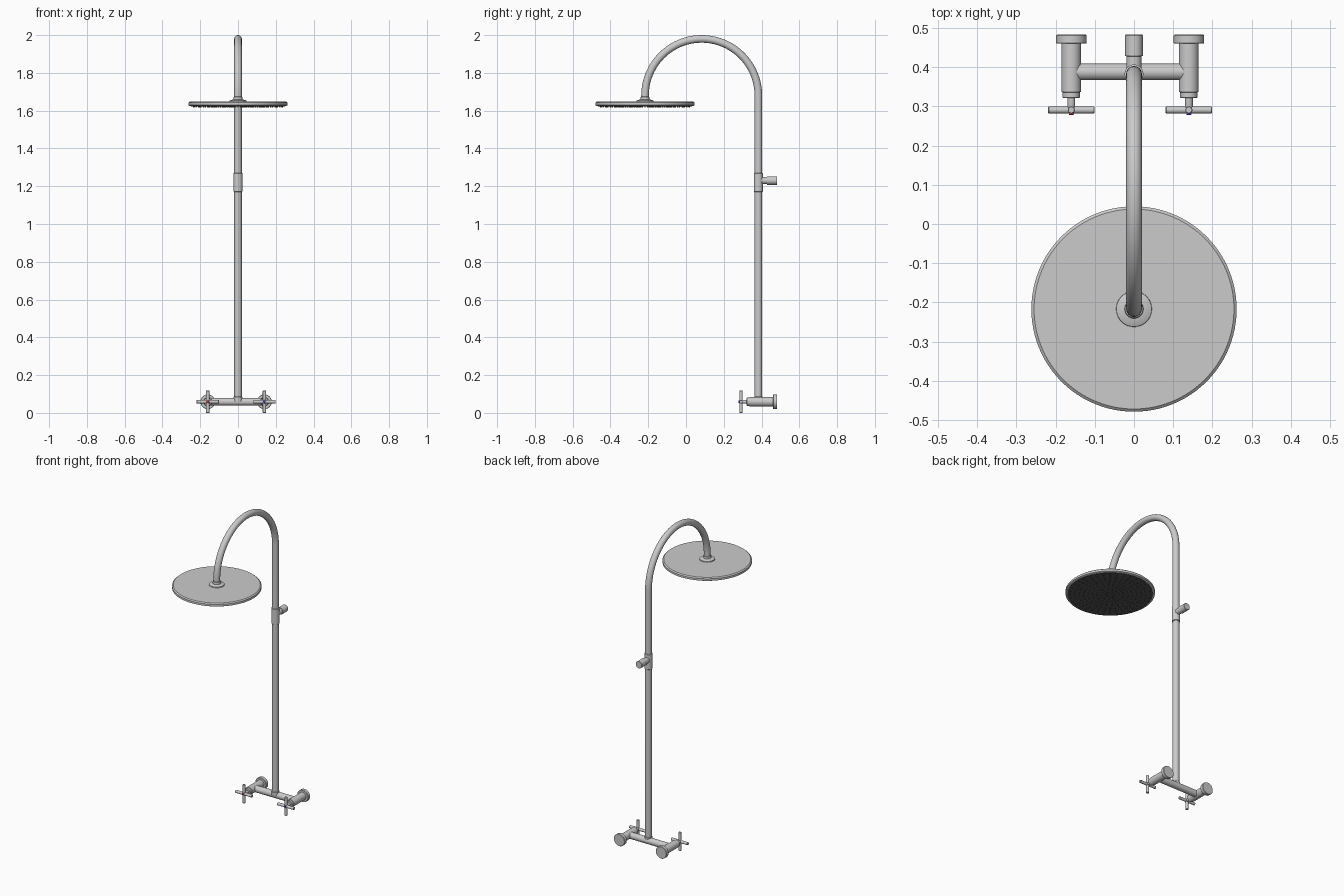
import bpy, bmesh, math
from mathutils import Vector, Matrix

if "Cube" in bpy.data.objects:
    bpy.data.objects.remove(bpy.data.objects["Cube"])

RISER_Y, HEAD_Y, VALVE_Z = 0.383, -0.217, 0.059


def material(name, rgb):
    m = bpy.data.materials.new(name)
    m.diffuse_color = (*rgb, 1)
    m.use_nodes = True
    m.node_tree.nodes["Principled BSDF"].inputs["Base Color"].default_value = m.diffuse_color
    return m


def finish(name, bm, mat=None):
    bmesh.ops.recalc_face_normals(bm, faces=bm.faces)
    me = bpy.data.meshes.new(name)
    bm.to_mesh(me)
    bm.free()
    ob = bpy.data.objects.new(name, me)
    bpy.context.collection.objects.link(ob)
    if mat:
        me.materials.append(mat)
    bpy.ops.object.select_all(action='DESELECT')
    ob.select_set(True)
    bpy.context.view_layer.objects.active = ob
    bpy.ops.object.shade_smooth_by_angle(angle=math.radians(35))
    return ob


def lathe(name, profile, origin=(0, 0, 0), axis=(0, 0, 1), sides=32, mat=None):
    """Capped solid of revolution; profile is (radius, distance along axis)."""
    bm = bmesh.new()
    rot = Vector((0, 0, 1)).rotation_difference(Vector(axis)).to_matrix()
    rings = []
    for r, h in profile:
        rings.append([bm.verts.new(rot @ Vector((r * math.cos(a), r * math.sin(a), h)) + Vector(origin))
                      for a in (2 * math.pi * i / sides for i in range(sides))])
    for lo, hi in zip(rings, rings[1:]):
        for i in range(sides):
            j = (i + 1) % sides
            bm.faces.new((lo[i], lo[j], hi[j], hi[i]))
    bm.faces.new(rings[0][::-1])
    bm.faces.new(rings[-1])
    return finish(name, bm, mat)


def rod(name, r, length, origin, axis, bevel=0.0015, mat=None):
    """Cylinder centred on origin with softened ends."""
    h = length / 2
    return lathe(name, [(r - bevel, -h), (r, -h + bevel), (r, h - bevel), (r - bevel, h)],
                 origin, axis, 24, mat)


dark = material("dark_rubber", (0.09, 0.09, 0.09))
red = material("hot_red", (0.8, 0.03, 0.03))
blue = material("cold_blue", (0.03, 0.05, 0.8))

# Riser pipe with gooseneck, swept along a path
ARC_R = (RISER_Y - HEAD_Y) / 2
ARC_Y, ARC_Z = (RISER_Y + HEAD_Y) / 2, 1.98 - ARC_R
path = [(0, RISER_Y, VALVE_Z)]
path += [(0, ARC_Y + ARC_R * math.cos(math.pi * i / 40), ARC_Z + ARC_R * math.sin(math.pi * i / 40))
         for i in range(41)]
path += [(0, HEAD_Y, 1.645)]
bm = bmesh.new()
rings = []
for k, p in enumerate(path):
    t = math.pi * min(max(k - 1, 0), 40) / 40
    out = Vector((0, math.cos(t), math.sin(t)))
    rings.append([bm.verts.new(Vector(p) + 0.02 * (math.cos(a) * out + math.sin(a) * Vector((1, 0, 0))))
                  for a in (2 * math.pi * i / 32 for i in range(32))])
for lo, hi in zip(rings, rings[1:]):
    for i in range(32):
        j = (i + 1) % 32
        bm.faces.new((lo[i], lo[j], hi[j], hi[i]))
bm.faces.new(rings[0])
bm.faces.new(rings[-1])
finish("riser_pipe", bm)

# Shower head plate, collar, dark spray face
lathe("shower_head", [(0.254, 1.625), (0.262, 1.629), (0.262, 1.642), (0.255, 1.648)],
      (0, HEAD_Y, 0), sides=96)
lathe("head_collar", [(0.046, 1.646), (0.045, 1.653), (0.036, 1.657), (0.024, 1.659), (0.023, 1.672), (0.02, 1.674)],
      (0, HEAD_Y, 0))
lathe("spray_face", [(0.250, 1.623), (0.250, 1.627)], (0, HEAD_Y, 0), sides=96, mat=dark)

# Nozzles in concentric rings
bm = bmesh.new()
for ring in range(1, 10):
    count = 12 if ring < 3 else 24 if ring < 6 else 36
    for i in range(count):
        a = 2 * math.pi * i / count
        r = 0.0262 * ring
        bmesh.ops.create_cone(bm, cap_ends=True, segments=8, radius1=0.0028, radius2=0.004, depth=0.009,
                              matrix=Matrix.Translation((r * math.cos(a), HEAD_Y + r * math.sin(a), 1.6205)))
finish("nozzles", bm, dark)

# Wall bracket: sleeve around the riser and stub to the wall
lathe("bracket_sleeve", [(0.021, 1.17), (0.024, 1.172), (0.024, 1.268), (0.021, 1.27)], (0, RISER_Y, 0))
lathe("bracket_stub", [(0.019, 0), (0.019, 0.045), (0.0225, 0.046), (0.0225, 0.098), (0.021, 0.1)],
      (0, RISER_Y, 1.23), (0, 1, 0))

# Mixer crossbar
rod("mixer_bar", 0.021, 0.30, (-0.01, 0.388, VALVE_Z), (1, 0, 0))
lathe("riser_socket", [(0.0225, VALVE_Z), (0.0225, 0.084), (0.021, 0.086)], (0, RISER_Y, 0))

# Two valves with wall flange and cross handle
for side, x, colour in (("hot", -0.16, red), ("cold", 0.14, blue)):
    # profile runs from wall (0) towards the front
    lathe(side + "_valve", [(0.037, 0), (0.039, 0.002), (0.039, 0.021), (0.037, 0.023), (0.025, 0.023),
                            (0.025, 0.146), (0.022, 0.147), (0.022, 0.160), (0.020, 0.162), (0.010, 0.162),
                            (0.010, 0.198), (0.008, 0.201)], (x, 0.483, VALVE_Z), (0, -1, 0))
    rod(side + "_handle_bar", 0.009, 0.118, (x, 0.291, VALVE_Z), (1, 0, 0))
    rod(side + "_handle_post", 0.009, 0.118, (x, 0.291, VALVE_Z), (0, 0, 1))
    rod(side + "_marker", 0.0065, 0.006, (x, 0.2815, VALVE_Z), (0, 1, 0), 0.001, colour)
